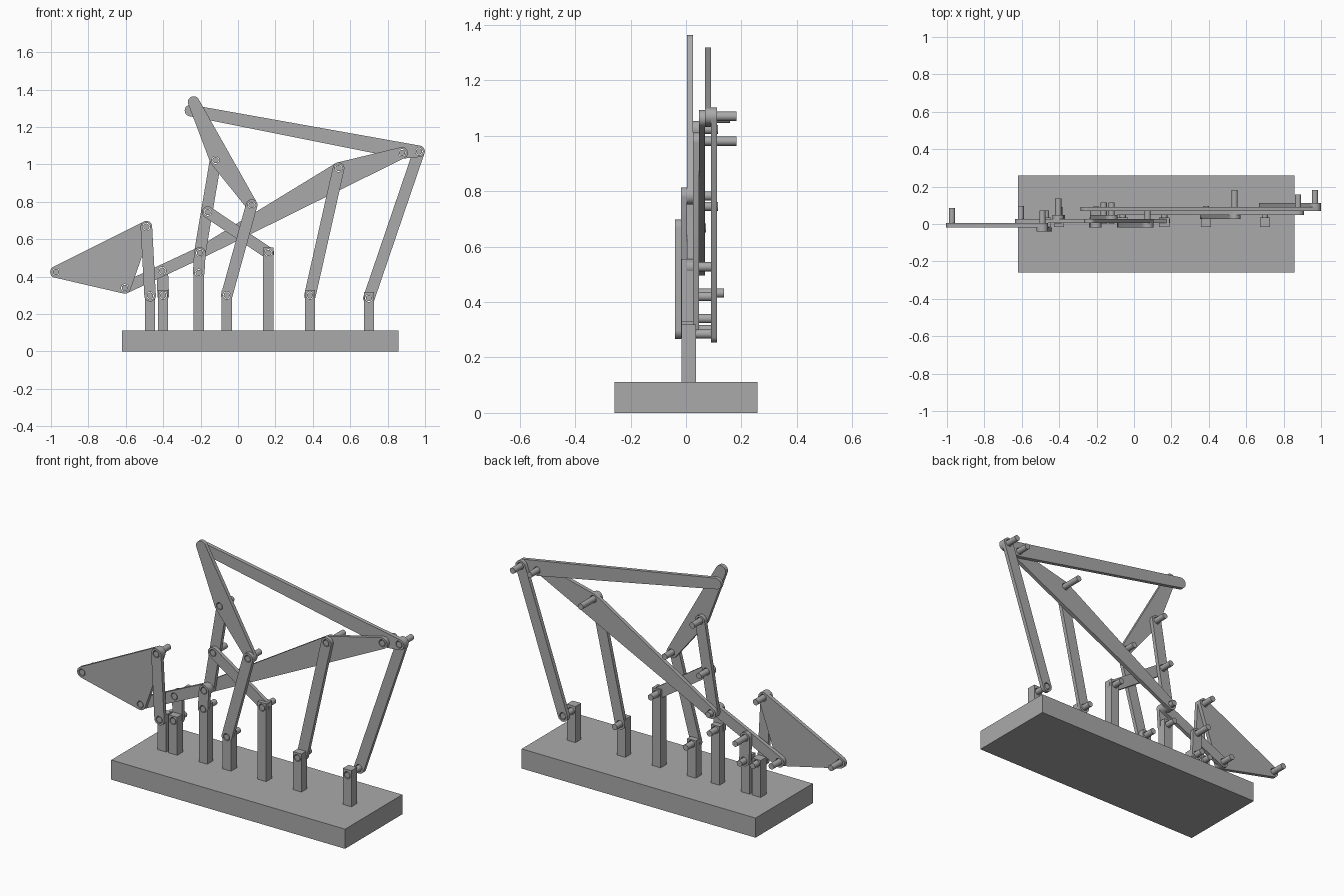
import bpy, bmesh, math
from mathutils import Matrix, Vector
from mathutils.geometry import convex_hull_2d

cube = bpy.data.objects.get("Cube")
if cube:
    bpy.data.objects.remove(cube, do_unlink=True)

grey = bpy.data.materials.new("plain grey")
grey.use_nodes = True
grey.diffuse_color = (0.4, 0.4, 0.4, 1)
grey.node_tree.nodes["Principled BSDF"].inputs["Base Color"].default_value = grey.diffuse_color

RADIUS, HOLE, PIN = 0.031, 0.02, 0.0165
LAYER, FIRST = 0.0217, -0.0175      # sheet thickness, front of layer 0
POST_FRONT, POST_BACK = -0.0155, 0.036
BASE_TOP = 0.112

# Pivot: (x, z, pin front, pin back)
pivots = {
    "bucket_tip": (-0.973, 0.425, -0.017, 0.085),
    "bucket_top": (-0.49, 0.667, -0.039, 0.073),
    "bucket_heel": (-0.605, 0.34, -0.017, 0.095),
    "rocker_foot": (-0.47, 0.298, -0.039, 0.073),
    "short_foot": (-0.40, 0.30, -0.015, 0.09),
    "short_top": (-0.405, 0.432, 0.004, 0.137),
    "guide_foot": (-0.21, 0.42, -0.017, 0.09),
    "boom_root": (-0.204, 0.527, -0.017, 0.093),
    "crank_foot": (-0.06, 0.30, -0.017, 0.09),
    "brace_foot": (0.162, 0.527, -0.015, 0.09),
    "arm_foot": (0.385, 0.30, -0.015, 0.095),
    "tail_foot": (0.70, 0.285, -0.015, 0.111),
    "tail_top": (0.968, 1.07, 0.07, 0.183),
    "boom_end": (0.877, 1.062, 0.048, 0.159),
    "arm_top": (0.538, 0.98, 0.026, 0.183),
    "crank_top": (0.073, 0.783, -0.017, 0.09),
    "brace_top": (-0.162, 0.745, 0.004, 0.116),
    "lever_pin": (-0.12, 1.023, 0.004, 0.116),
}
tips = {"lever_tip": (-0.237, 1.333), "top_bar_tip": (-0.254, 1.288)}


def where(name):
    return Vector((pivots.get(name) or tips[name])[:2])


def circle(c, r, n=32):
    return [c + Vector((math.cos(a), math.sin(a))) * r
            for a in (2 * math.pi * i / n for i in range(n))]


def plate(name, loops, front, back):
    """Extrude a flat outline with holes from front to back."""
    cu = bpy.data.curves.new(name, "CURVE")
    cu.dimensions = "2D"
    cu.fill_mode = "BOTH"
    cu.extrude = (back - front) / 2
    for loop in loops:
        sp = cu.splines.new("POLY")
        sp.points.add(len(loop) - 1)
        for p, co in zip(sp.points, loop):
            p.co = (co.x, co.y, 0, 1)
        sp.use_cyclic_u = True
    tmp = bpy.data.objects.new(name + "_outline", cu)
    bpy.context.collection.objects.link(tmp)
    dg = bpy.context.evaluated_depsgraph_get()
    me = bpy.data.meshes.new_from_object(tmp.evaluated_get(dg))
    bpy.data.objects.remove(tmp, do_unlink=True)
    me.transform(Matrix.Translation((0, (front + back) / 2, 0))
                 @ Matrix.Rotation(math.pi / 2, 4, "X"))
    finish(name, me)


def finish(name, me):
    bm = bmesh.new()
    bm.from_mesh(me)
    bmesh.ops.remove_doubles(bm, verts=bm.verts, dist=1e-5)
    bmesh.ops.recalc_face_normals(bm, faces=bm.faces)
    bm.to_mesh(me)
    bm.free()
    me.materials.clear()
    me.materials.append(grey)
    ob = bpy.data.objects.new(name, me)
    bpy.context.collection.objects.link(ob)
    bpy.ops.object.select_all(action="DESELECT")
    ob.select_set(True)
    bpy.context.view_layer.objects.active = ob
    bpy.ops.object.shade_smooth_by_angle(angle=math.radians(30))


def link(name, layer, corners, extra=()):
    """Rounded sheet around its corner pivots, drilled at every pivot."""
    pts = [p for c in corners for p in circle(where(c), RADIUS)]
    outline = [pts[i] for i in convex_hull_2d(pts)]
    holes = [circle(where(c), HOLE) for c in (*corners, *extra) if c in pivots]
    front = FIRST + layer * LAYER
    plate(name, [outline] + holes, front, front + LAYER)


def rect(x0, x1, z0, z1):
    return [Vector(p) for p in ((x0, z0), (x1, z0), (x1, z1), (x0, z1))]


# Base block
plate("base", [rect(-0.62, 0.857, 0, BASE_TOP)], -0.258, 0.258)

# Square posts, drilled at the top
for foot, rise in (("rocker_foot", 0.025), ("short_foot", 0.029), ("guide_foot", 0.027),
                   ("crank_foot", 0.025), ("brace_foot", 0.029), ("arm_foot", 0.029),
                   ("tail_foot", 0.033)):
    c = where(foot)
    plate(foot.replace("foot", "post"),
          [rect(c.x - 0.027, c.x + 0.027, BASE_TOP, c.y + rise), circle(c, HOLE)],
          POST_FRONT, POST_BACK)

# Linkage sheets, stacked front to back
link("bucket_rocker", -1, ["bucket_top", "rocker_foot"])
link("bucket", 0, ["bucket_tip", "bucket_top", "bucket_heel"])
link("crank", 0, ["crank_foot", "crank_top"])
link("guide_link", 0, ["guide_foot", "boom_root"])
link("bucket_arm", 1, ["bucket_heel", "boom_root"], ["short_top"])
link("lever", 1, ["lever_tip", "lever_pin", "crank_top"])
link("brace", 1, ["brace_top", "brace_foot"])
link("short_link", 2, ["short_foot", "short_top"])
link("lever_link", 2, ["lever_pin", "boom_root"], ["brace_top"])
link("arm_link", 2, ["arm_foot", "arm_top"])
link("boom", 3, ["boom_root", "arm_top", "boom_end"])
link("top_bar", 4, ["top_bar_tip", "boom_end", "tail_top"])
link("tail_link", 5, ["tail_foot", "tail_top"])

# Pivot pins
for name, (x, z, front, back) in pivots.items():
    plate(name + "_pin", [circle(Vector((x, z)), PIN)], front, back)
